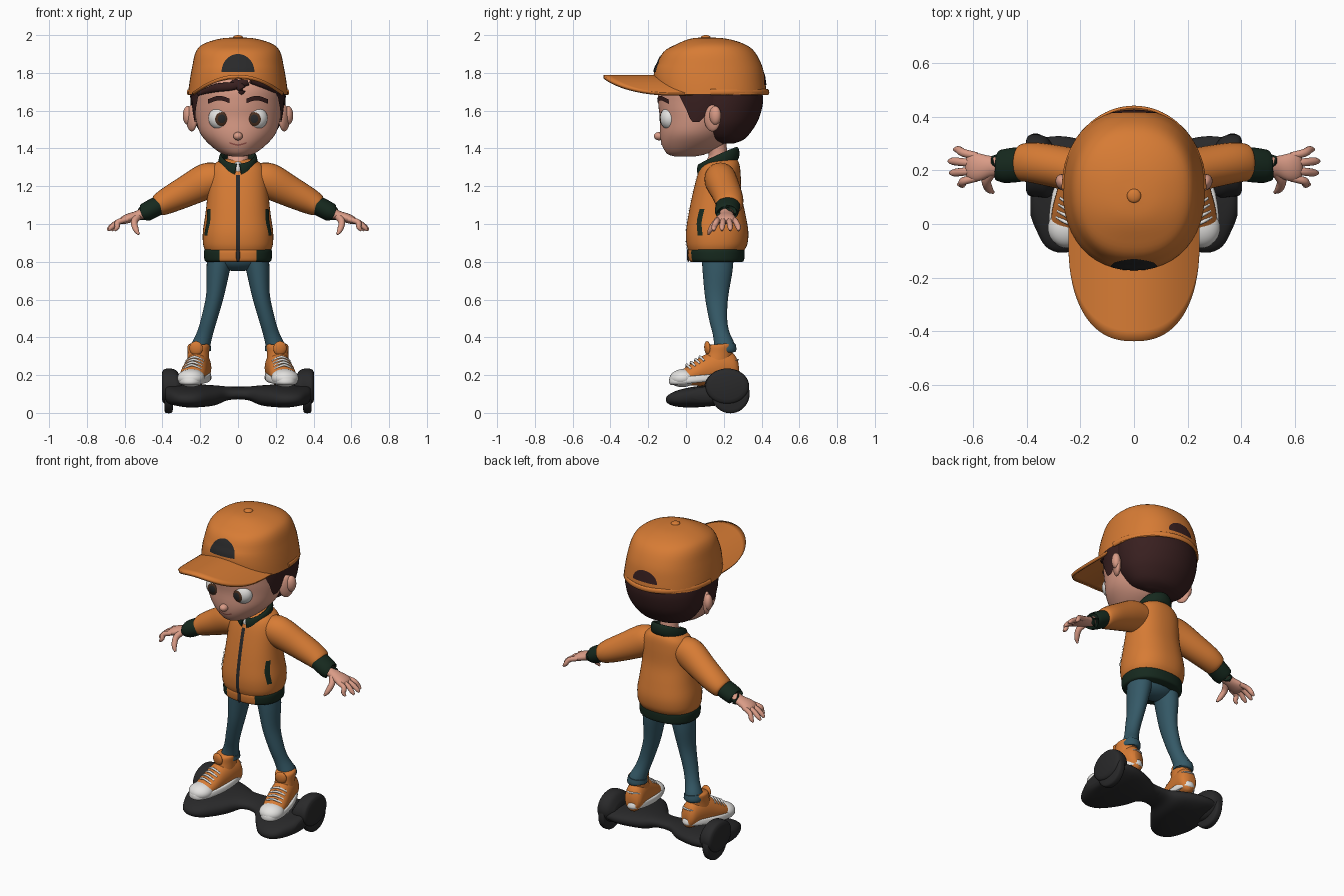
import bpy, bmesh
from math import sin, cos, pi, radians
from mathutils import Vector, Matrix
from mathutils.bvhtree import BVHTree

if "Cube" in bpy.data.objects:
    bpy.data.objects.remove(bpy.data.objects["Cube"])

X, Y, Z = Vector((1, 0, 0)), Vector((0, 1, 0)), Vector((0, 0, 1))


def material(name, r, g, b):
    m = bpy.data.materials.new(name)
    m.use_nodes = True
    m.diffuse_color = (r, g, b, 1)
    bsdf = next(n for n in m.node_tree.nodes if n.type == 'BSDF_PRINCIPLED')
    bsdf.inputs["Base Color"].default_value = (r, g, b, 1)
    bsdf.inputs["Roughness"].default_value = .7
    return m


ORANGE = material("orange_cloth", .68, .2, .035)
SKIN = material("skin", .7, .33, .24)
HAIR = material("dark_brown_hair", .04, .014, .014)
GREEN = material("dark_green_ribbing", .008, .022, .013)
DENIM = material("blue_denim", .035, .1, .135)
BLACK = material("charcoal", .022, .022, .023)
WHITE = material("white", .78, .77, .75)
IRIS = material("brown_iris", .07, .03, .015)
LIP = material("lip", .35, .1, .08)


def finish(name, bm, mats, mirror=False, rule=None, angle=50):
    """Turn a bmesh into a smooth shaded object, optionally mirrored."""
    bmesh.ops.recalc_face_normals(bm, faces=bm.faces)
    me = bpy.data.meshes.new(name)
    bm.to_mesh(me)
    bm.free()
    for m in mats if isinstance(mats, list) else [mats]:
        me.materials.append(m)
    for p in me.polygons:
        p.use_smooth = True
        if rule:
            p.material_index = rule(p.center)
    me.set_sharp_from_angle(angle=radians(angle))
    ob = bpy.data.objects.new(name, me)
    bpy.context.collection.objects.link(ob)
    if mirror:
        ob.modifiers.new("mirror", 'MIRROR')
    return ob


def spline(pts, steps):
    """Catmull-Rom interpolation of equal length tuples."""
    p = [pts[0]] + list(pts) + [pts[-1]]
    out = []
    for i in range(1, len(p) - 2):
        for s in range(steps):
            t = s / steps
            out.append([b + .5 * t * (c - a + t * (2*a - 5*b + 4*c - d + t * (3*(b - c) + d - a)))
                        for a, b, c, d in zip(*p[i - 1:i + 3])])
    return out + [list(pts[-1])]


def loft(name, rings, mats, ref=X, axis=None, n=28, steps=4, power=2, M=None,
         warp=None, open_start=False, **kw):
    """Skin rings (x, y, z, radius along ref, other radius) along a smooth path."""
    rows = spline(rings, steps)
    c = [Vector(r[:3]) for r in rows]
    bm, loops = bmesh.new(), []
    for i, r in enumerate(rows):
        t = axis or (c[min(i + 1, len(c) - 1)] - c[max(i - 1, 0)]).normalized()
        u = (ref - t * ref.dot(t)).normalized()
        v = t.cross(u)
        loop = []
        for k in range(n):
            a = 2 * pi * k / n
            cu, sv = [(abs(f) ** (2 / power)) * (1 if f > 0 else -1) for f in (cos(a), sin(a))]
            co = c[i] + u * (cu * r[3]) + v * (sv * r[4])
            co = warp(co) if warp else co
            loop.append(bm.verts.new(M @ co if M else co))
        loops.append(loop)
    for a, b in zip(loops, loops[1:]):
        for k in range(n):
            bm.faces.new((a[k], a[(k + 1) % n], b[(k + 1) % n], b[k]))
    if not open_start:
        bm.faces.new(loops[0])
    bm.faces.new(loops[-1])
    return finish(name, bm, mats, **kw)


def stack(name, rows, mats, **kw):
    """Loft level rings given as (height, front y, back y, half width)."""
    return loft(name, [(0, (f + b) / 2, z, w, (b - f) / 2) for z, f, b, w in rows],
                mats, axis=Z, n=48, **kw)


def ball(name, loc, rad, mat, M=None, rot=0, **kw):
    bm = bmesh.new()
    m = Matrix.Translation(loc) @ Matrix.Rotation(rot, 4, 'Z') @ Matrix.Diagonal((*rad, 1))
    bmesh.ops.create_uvsphere(bm, u_segments=28, v_segments=18, radius=1, matrix=M @ m if M else m)
    return finish(name, bm, mat, **kw)


def decal(name, target, rows, mat, toward=-Y, lift=.004, cols=8, **kw):
    """Thin patch projected on a surface; rows are pairs of 2D end points."""
    me = target.data
    tree = BVHTree.FromPolygons([v.co for v in me.vertices], [p.vertices for p in me.polygons])
    bm, grid = bmesh.new(), []
    for p, q in rows:
        line = []
        for k in range(cols + 1):
            a, b = [s + (e - s) * k / cols for s, e in zip(p, q)]
            start = toward * 3 + (Vector((a, 0, b)) if toward.x == 0 else Vector((0, a, b)))
            hit = tree.ray_cast(start, -toward)[0] or tree.find_nearest(start)[0]
            line.append(bm.verts.new(hit + toward * lift))
        grid.append(line)
    for a, b in zip(grid, grid[1:]):
        for k in range(cols):
            bm.faces.new((a[k], a[k + 1], b[k + 1], b[k]))
    return finish(name, bm, mat, **kw)


def disc(cx, cz, r, top, bottom, n=24):
    arc = [(cx - r * cos(pi * i / n), sin(pi * i / n)) for i in range(n + 1)]
    return [((x, cz - bottom * w), (x, cz + top * w)) for x, w in arc]


def band(pts, half):
    return [((x, z - half), (x, z + half)) for x, z in spline(pts, 5)]


# Head and face
head = stack("head", [(1.358, -.06, .05, .03), (1.372, -.1, .11, .085), (1.42, -.128, .2, .15),
                      (1.48, -.138, .25, .2), (1.56, -.138, .3, .225), (1.64, -.147, .34, .235),
                      (1.74, -.14, .36, .235), (1.86, -.05, .3, .15)], SKIN)
ball("nose", (0, -.142, 1.465), (.025, .028, .022), SKIN)
ball("ear", (.245, .14, 1.56), (.022, .048, .07), SKIN, rot=-.5, mirror=True)
ball("ear_lobe_rim", (.265, .155, 1.575), (.026, .032, .05), SKIN, rot=-.5, mirror=True)
eye = ball("eye", (.093, -.085, 1.56), (.064, .052, .062), WHITE, mirror=True)
decal("iris", eye, disc(.086, 1.555, .035, .037, .037), IRIS, lift=.002, mirror=True)
decal("pupil", eye, disc(.086, 1.557, .021, .023, .023), BLACK, lift=.004, mirror=True)
decal("eyebrow", head, band([(.045, 1.652), (.1, 1.667), (.16, 1.648)], .012), HAIR,
      lift=.009, mirror=True)
decal("smile", head, band([(-.045, 1.43), (0, 1.418), (.045, 1.43)], .004), LIP, lift=.003)
loft("neck", [(0, .16, 1.27, .07, .07), (0, .165, 1.32, .062, .06), (0, .17, 1.37, .055, .05),
              (0, .15, 1.45, .06, .06)], SKIN)

# Hair
stack("back_hair", [(1.425, .19, .25, .08), (1.45, .1, .31, .16), (1.51, .04, .36, .215),
                    (1.57, .01, .39, .24), (1.65, -.005, .408, .252), (1.72, 0, .4, .252)], HAIR)
decal("sideburn", head, [((-.07, 1.73), (.17, 1.73)), ((-.03, 1.67), (.17, 1.67)),
                         ((.0, 1.61), (.15, 1.61)), ((.02, 1.56), (.1, 1.57)),
                         ((.035, 1.54), (.07, 1.54))], HAIR, toward=X, lift=.009, mirror=True)
for name, path in {
        "fringe_sweep": [(.05, -.145, 1.755), (-.03, -.158, 1.73), (-.12, -.12, 1.72), (-.21, -.03, 1.69)],
        "fringe_curl": [(-.03, -.15, 1.76), (.02, -.163, 1.715), (.01, -.16, 1.69)],
        "fringe_side": [(.07, -.14, 1.765), (.15, -.1, 1.735), (.22, 0, 1.69)]}.items():
    sizes = [.022] * (len(path) - 1) + [.01]
    loft(name, [(*p, s, s * .7) for p, s in zip(path, sizes)], HAIR, ref=Z, n=14)


# Cap
def raise_front(co):
    fade = max(0, 1 - (co.z - 1.69) / .16)
    front = min(1, max(0, (.1 - co.y) / .15))
    return co + Z * (fade * front * max(0, .08 - 1.3 * co.x ** 2))


crown = stack("cap_crown", [(1.685, -.17, .427, .265), (1.75, -.17, .42, .257), (1.83, -.158, .405, .243),
                            (1.91, -.12, .365, .224), (1.952, -.05, .31, .185),
                            (1.98, .02, .22, .1), (1.988, .09, .12, .015)],
              ORANGE, power=2.25, warp=raise_front, open_start=True)
ball("cap_button", (0, .105, 1.988), (.026, .026, .012), ORANGE)
decal("cap_front_patch", crown, disc(0, 1.805, .087, .095, 0), BLACK)
decal("cap_back_opening", crown, disc(0, 1.735, .085, .07, 0), HAIR, toward=Y)
loft("cap_back_strap", [(.262 * cos(a), .13 + .302 * sin(a), 1.698, .016, .009)
                        for a in [pi * i / 10 for i in range(11)]], ORANGE, ref=Z, n=12)
bm, grid = bmesh.new(), []
for i in range(41):
    c, s = cos(pi * i / 40), abs(sin(pi * i / 40))
    outer = Vector((.245 * abs(c) ** .83 * (1 if c > 0 else -1), -.05 - .387 * s ** .83, 0))
    inner = Vector((.245 * c, .05 - .17 * s, 0))
    row = [inner.lerp(outer, k / 8) for k in range(9)]
    grid.append([bm.verts.new((p.x, p.y, 1.79 - 1.6 * p.x ** 2)) for p in row])
for a, b in zip(grid, grid[1:]):
    for k in range(8):
        bm.faces.new((a[k], a[k + 1], b[k + 1], b[k]))
brim = finish("cap_brim", bm, ORANGE)
thick = brim.modifiers.new("thickness", 'SOLIDIFY')
thick.thickness, thick.offset = .018, -1

# Jacket
jacket = stack("jacket_body", [(.86, .012, .308, .174), (.895, .002, .325, .185), (.96, 0, .33, .186),
                               (1.05, .013, .315, .173), (1.15, .033, .295, .162), (1.25, .058, .29, .155),
                               (1.305, .08, .285, .138), (1.335, .11, .275, .1), (1.345, .13, .26, .07)],
               ORANGE, power=2.3)
stack("jacket_hem", [(.8, .025, .3, .17), (.812, .014, .308, .178), (.855, .01, .31, .18),
                     (.872, .02, .305, .172)], [GREEN, ORANGE], power=2.3,
      rule=lambda c: 1 if abs(c.x) < .09 and c.y < .1 and c.z > .802 else 0)
decal("zipper", jacket, [((-.011, z), (.011, z)) for z in [.86 + .02 * i for i in range(21)]], BLACK, lift=.005)
ball("zip_end", (0, .012, .837), (.011, .008, .037), BLACK)
decal("pocket", jacket, [((y - .013, z), (y + .013, z)) for y, z in
                         spline([(.075, .94), (.07, 1.01), (.085, 1.08)], 6)],
      GREEN, toward=X, lift=.006, mirror=True)
loft("collar", [(.088 * sin(a), .17 - .098 * cos(a), 1.328 - .045 * cos(a), .036, .015)
                for a in [.12 + (2 * pi - .24) * i / 16 for i in range(17)]], GREEN, ref=Z, n=16)
ball("shirt", (0, .1, 1.29), (.032, .035, .04), WHITE)
loft("sleeve", [(.09, .18, 1.245, .08, .075), (.16, .185, 1.23, .085, .094), (.27, .21, 1.175, .08, .083),
                (.37, .228, 1.125, .076, .07), (.42, .228, 1.098, .068, .058), (.43, .228, 1.093, .05, .045)],
     ORANGE, ref=Y, mirror=True)
loft("cuff", [(.41, .224, 1.103, .05, .04), (.417, .223, 1.1, .064, .05), (.49, .215, 1.062, .062, .049),
              (.498, .215, 1.058, .048, .036)], GREEN, ref=Y, mirror=True)

# Hands
loft("palm", [(.47, .215, 1.07, .036, .03), (.53, .215, 1.045, .038, .026), (.58, .212, 1.03, .052, .025),
              (.61, .212, 1.018, .05, .02), (.625, .212, 1.01, .035, .01)], SKIN, ref=Y, mirror=True)
for i, reach in enumerate((.655, .685, .69, .67)):
    base, tip = .172 + .027 * i, .148 + .043 * i
    loft("finger", [(.585, base, 1.025, .014, .014), (.635, (base + tip) / 2, 1.01, .015, .015),
                    (reach - .015, tip, .982, .014, .013), (reach, tip, .965, .006, .006)],
         SKIN, ref=Y, n=12, mirror=True)
loft("thumb", [(.53, .195, 1.04, .02, .02), (.55, .16, 1.01, .018, .018), (.54, .13, .97, .015, .014),
               (.525, .118, .945, .006, .006)], SKIN, ref=X, n=12, mirror=True)

# Trousers
ball("hips", (0, .168, .825), (.155, .09, .075), DENIM)
loft("trouser_leg", [(.09, .168, .86, .07, .085), (.105, .167, .76, .062, .08), (.122, .162, .62, .047, .062),
                     (.152, .17, .5, .042, .048), (.175, .186, .42, .042, .044), (.197, .203, .355, .05, .055),
                     (.2, .205, .33, .054, .058)], DENIM, mirror=True)
loft("trouser_cuff", [(.2, .205, .325, .05, .055), (.2, .205, .333, .058, .062),
                      (.197, .203, .36, .054, .06)], DENIM, mirror=True)

# High-top shoes, built around the foot and then turned outward
FOOT = Matrix.Translation((.225, .1, .165)) @ Matrix.Rotation(.2, 4, 'Z') @ Matrix.Rotation(.09, 4, 'X')
shoe = dict(M=FOOT, mirror=True)
loft("shoe_sole", [(0, 0, 0, .074, .184), (0, 0, .012, .081, .192), (0, 0, .034, .078, .188),
                   (0, 0, .038, .07, .18)], WHITE, axis=Z, power=2.4, n=40,
     warp=lambda p: Vector((p.x * (1 - max(0, p.y) * 1.1), p.y, p.z)), **shoe)
ball("shoe_toe_cap", (0, -.115, .03), (.073, .073, .048), WHITE, **shoe)
loft("shoe_upper", [(0, -.13, .03, .06, .035), (0, -.06, .045, .069, .06), (0, .02, .06, .066, .085),
                    (0, .1, .07, .062, .09), (0, .16, .06, .054, .08), (0, .183, .05, .035, .055)],
     ORANGE, axis=Y, **shoe)
loft("shoe_ankle", [(0, .07, .08, .058, .085), (0, .09, .14, .056, .072), (0, .1, .18, .058, .07),
                    (0, .1, .192, .05, .06)], ORANGE, axis=Z, **shoe)
ball("shoe_tongue", (0, .03, .175), (.036, .016, .038), ORANGE, **shoe)
ball("shoe_heel_stripe", (0, .155, .1), (.045, .037, .008), WHITE, **shoe)
for i in range(4):
    y, z = -.09 + .025 * i, .094 + .012 * i
    loft("lace", [(-.048, y + .012, z - .02, .006, .006), (0, y, z + .004, .007, .007),
                  (.048, y + .012, z - .02, .006, .006)], WHITE, ref=Z, n=8, **shoe)

# Balance board
loft("board_deck", [(0, .17, .1, .075, .032), (.06, .165, .098, .085, .036), (.12, .145, .09, .14, .05),
                    (.2, .115, .09, .2, .056), (.27, .11, .09, .217, .056), (.33, .12, .092, .203, .05),
                    (.37, .15, .095, .16, .045), (.385, .16, .1, .13, .03)], BLACK, ref=Y, axis=X, power=2.3,
     n=40, mirror=True, warp=lambda p: p + Z * (.09 * (p.y - .11)))
loft("wheel_fender", [(.3, .2, .13, .09, .05), (.325, .21, .138, .112, .085), (.36, .218, .14, .116, .095),
                      (.392, .218, .14, .112, .09), (.403, .218, .14, .09, .07)], BLACK, ref=Y, axis=X,
     n=40, mirror=True)
loft("wheel", [(.345, .235, .102, .085, .085), (.352, .235, .102, .1, .102), (.382, .235, .102, .1, .102),
               (.39, .235, .102, .085, .085)], BLACK, ref=Y, axis=X, n=40, mirror=True)
